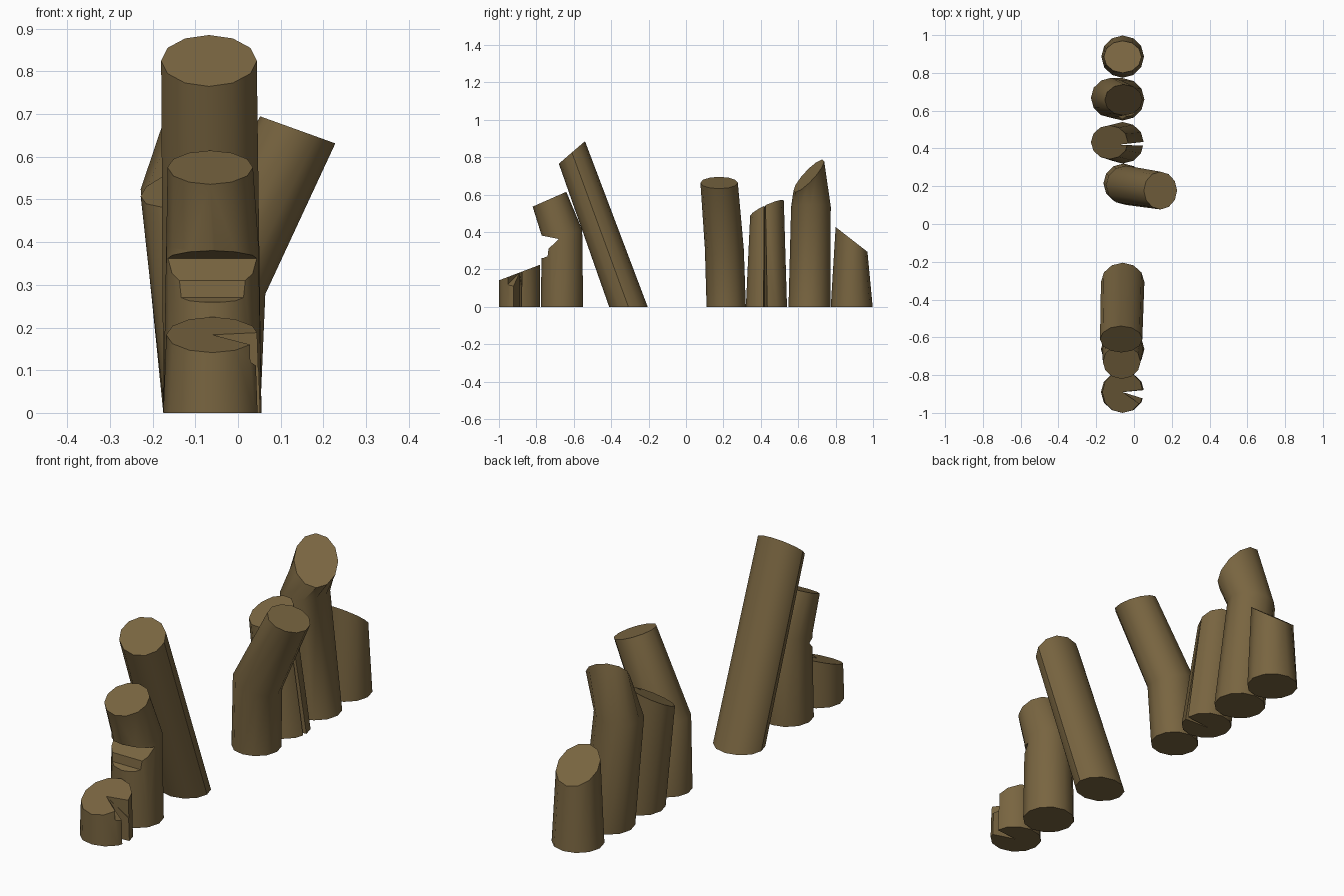
import bpy, bmesh, math

if "Cube" in bpy.data.objects:
    bpy.data.objects.remove(bpy.data.objects["Cube"])

wood = bpy.data.materials.new("weathered_wood")
wood.diffuse_color = (0.19, 0.13, 0.052, 1)
wood.use_nodes = True
wood.node_tree.nodes["Principled BSDF"].inputs["Base Color"].default_value = wood.diffuse_color
SIDES = 12


def make_object(name, bm):
    bmesh.ops.recalc_face_normals(bm, faces=bm.faces)
    mesh = bpy.data.meshes.new(name)
    bm.to_mesh(mesh)
    bm.free()
    obj = bpy.data.objects.new(name, mesh)
    bpy.context.collection.objects.link(obj)
    mesh.materials.append(wood)
    return obj


def prism(lower, upper):
    """Closed solid between two matching outlines, used for cutting."""
    bm = bmesh.new()
    a = [bm.verts.new(p) for p in lower]
    b = [bm.verts.new(p) for p in upper]
    bm.faces.new(a)
    bm.faces.new(b)
    for i in range(len(a)):
        j = (i + 1) % len(a)
        bm.faces.new((a[i], a[j], b[j], b[i]))
    return make_object("cutter", bm)


def split(points):
    """Upright wedge running the full height of a log."""
    return prism([(x, y, -0.1) for x, y in points], [(x, y, 1) for x, y in points])


def log(name, rings, cutters=()):
    """rings: (centre x, y, z, radius x, radius y, slope x, slope y)."""
    bm = bmesh.new()
    loops = []
    for cx, cy, cz, rx, ry, sx, sy in rings:
        loop = []
        for i in range(SIDES):
            a = 2 * math.pi * i / SIDES
            dx, dy = rx * math.cos(a), ry * math.sin(a)
            loop.append(bm.verts.new((cx + dx, cy + dy, cz + sx * dx + sy * dy)))
        loops.append(loop)
    for lo, hi in zip(loops, loops[1:]):
        for i in range(SIDES):
            j = (i + 1) % SIDES
            bm.faces.new((lo[i], lo[j], hi[j], hi[i]))
    bm.faces.new(loops[0])
    bm.faces.new(loops[-1])
    obj = make_object(name, bm)
    bpy.ops.object.select_all(action='DESELECT')
    bpy.context.view_layer.objects.active = obj
    obj.select_set(True)
    for c in cutters:
        m = obj.modifiers.new("cut", 'BOOLEAN')
        m.operation, m.solver, m.object = 'DIFFERENCE', 'EXACT', c
        bpy.ops.object.modifier_apply(modifier=m.name)
        bpy.data.objects.remove(c)
    bpy.ops.object.shade_smooth_by_angle(angle=math.radians(35))
    return obj


# Short split stump at the front
stump_split = split([(-0.06, -0.89), (0.1, -0.94), (0.1, -0.875)])
stump_chip = prism([(-0.06, -0.89, 0.182), (0.1, -1.0, 0.07), (0.1, -0.87, 0.07)],
                   [(-0.06, -0.89, 0.3), (0.1, -1.0, 0.3), (0.1, -0.87, 0.3)])
log("split_stump", [(-0.06, -0.89, 0, 0.115, 0.11, 0, 0),
                    (-0.06, -0.89, 0.183, 0.108, 0.11, 0, 0.38)],
    [stump_split, stump_chip])

# Snapped log with a jagged break across its front
jag = [(-0.9, 0.25), (-0.765, 0.26), (-0.74, 0.27), (-0.735, 0.31),
       (-0.68, 0.362), (-0.77, 0.38), (-0.9, 0.39)]
notch = prism([(-0.4, y, z) for y, z in jag], [(0.4, y, z) for y, z in jag])
log("snapped_log", [(-0.06, -0.663, 0, 0.115, 0.113, 0, 0),
                    (-0.06, -0.663, 0.395, 0.108, 0.108, 0, 0.15),
                    (-0.065, -0.73, 0.575, 0.1, 0.09, 0, 0.44)], [notch])

# Tall leaning log
log("leaning_log", [(-0.06, -0.308, 0, 0.115, 0.103, 0, 0),
                    (-0.068, -0.61, 0.825, 0.112, 0.07, 0, 0.86)])

# Log bent to the right
log("right_bent_log", [(-0.055, 0.215, 0, 0.107, 0.105, 0, 0),
                       (-0.042, 0.205, 0.31, 0.106, 0.104, -0.3, 0),
                       (0.14, 0.177, 0.663, 0.088, 0.1, -0.36, 0.0)])

# Log with a narrow vertical crack
crack = split([(-0.08, 0.42), (0.1, 0.412), (0.1, 0.44)])
log("cracked_log", [(-0.06, 0.43, 0, 0.112, 0.11, 0, 0),
                    (-0.13, 0.433, 0.527, 0.098, 0.09, 0.2, 0.45)], [crack])

# Log kinked to the left with a steep broken top
log("kinked_log", [(-0.06, 0.66, 0, 0.115, 0.112, 0, 0),
                   (-0.12, 0.668, 0.535, 0.108, 0.106, 0.1, 0),
                   (-0.055, 0.657, 0.7, 0.1, 0.082, -0.4, 0.95)])

# Short slanted log at the back
log("slanted_stump", [(-0.06, 0.886, 0, 0.113, 0.112, 0, 0),
                      (-0.06, 0.885, 0.36, 0.1, 0.085, 0, -0.78)])
